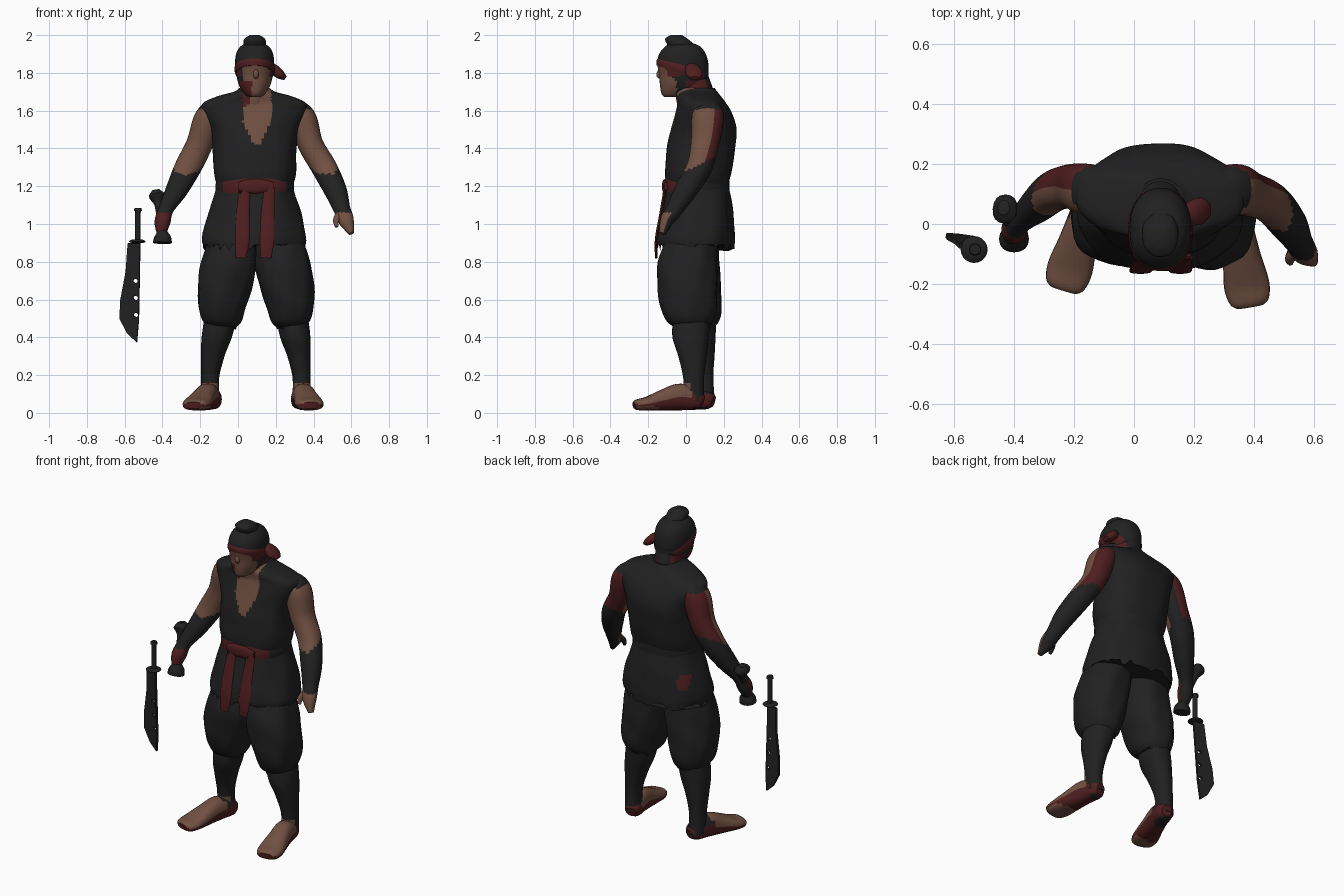
import bpy, bmesh, math, random
from mathutils import Vector

random.seed(4)
if "Cube" in bpy.data.objects:
    bpy.data.objects.remove(bpy.data.objects["Cube"])


def material(name, colour):
    m = bpy.data.materials.new(name)
    m.use_nodes = True
    m.diffuse_color = (*colour, 1)
    m.node_tree.nodes["Principled BSDF"].inputs["Base Color"].default_value = (*colour, 1)
    return m


CLOTH, SKIN, RED = 0, 1, 2
MATS = [material("black_cloth", (0.015, 0.015, 0.015)),
        material("brown_skin", (0.165, 0.08, 0.054)),
        material("dark_red", (0.08, 0.013, 0.014))]
STEEL = material("dark_steel", (0.016, 0.016, 0.016))
Y, Z = Vector((0, 1, 0)), Vector((0, 0, 1))
MID = 0.095  # the body's own centre plane


def smooth_path(pts, steps):
    """Catmull-Rom through tuples of (x, y, z, radius a, radius b)."""
    out = []
    for i in range(len(pts) - 1):
        a, b, c, d = (pts[max(i - 1, 0)], pts[i], pts[i + 1], pts[min(i + 2, len(pts) - 1)])
        for s in range(steps):
            t = s / steps
            out.append([0.5 * (2 * q + (r - p) * t + (2 * p - 5 * q + 4 * r - w) * t * t
                               + (3 * q - p - 3 * r + w) * t ** 3) for p, q, r, w in zip(a, b, c, d)])
    return out + [list(pts[-1])]


def loft(name, pts, rule=CLOTH, ref=Y, flat=False, n=24, steps=4, power=0.9, fold=0, jag=0):
    """Skin oval sections along a path; rule colours faces by centre and normal."""
    path = smooth_path(pts, steps)
    bm = bmesh.new()
    rings = []
    for i, (x, y, z, ra, rb) in enumerate(path):
        lo, hi = path[max(i - 1, 0)], path[min(i + 1, len(path) - 1)]
        t = Z if flat else (Vector(hi[:3]) - Vector(lo[:3])).normalized()
        u = (ref - ref.dot(t) * t).normalized()
        v = t.cross(u)
        ring = []
        for k in range(n):
            a = math.tau * k / n
            c, s = (math.copysign(abs(f) ** power, f) for f in (math.cos(a), math.sin(a)))
            g = 1 + fold * (math.sin(7 * a + 9 * z) + 0.6 * math.sin(3 * a - 31 * z))
            p = Vector((x, y, z)) + (v * c * ra + u * s * rb) * g
            if i == 0:
                p.z += random.uniform(-jag, jag)
            ring.append(bm.verts.new(p))
        rings.append(ring)
    for r, q in zip(rings, rings[1:]):
        for k in range(n):
            j = (k + 1) % n
            bm.faces.new((r[k], r[j], q[j], q[k]))
    bm.faces.new(rings[0][::-1])
    bm.faces.new(rings[-1])
    bmesh.ops.recalc_face_normals(bm, faces=bm.faces)
    for f in bm.faces:
        f.material_index = rule(f.calc_center_median(), f.normal) if callable(rule) else rule
    mesh = bpy.data.meshes.new(name)
    bm.to_mesh(mesh)
    bm.free()
    for m in MATS:
        mesh.materials.append(m)
    ob = bpy.data.objects.new(name, mesh)
    bpy.context.collection.objects.link(ob)
    return ob


def body(spans):
    """Horizontal sections from (z, half width, front y, back y)."""
    return [(MID - 0.007, (f + b) / 2, z, w, (b - f) / 2) for z, w, f, b in spans]


# Vest with an open neckline
def vest_rule(c, n):
    gap = min(0.075, (c.z - 1.42) * 0.5 + 0.014)
    if n.y < 0 and c.z > 1.42 and abs(c.x - 0.1) < gap:
        return RED if c.z > 1.62 and c.x < 0.05 + (c.z - 1.62) * .4 else SKIN
    return CLOTH


loft("vest", body([(1.2, .2, -.1, .22), (1.27, .217, -.11, .24), (1.4, .222, -.1, .262),
                   (1.5, .235, -.08, .268), (1.59, .274, -.055, .242), (1.64, .272, -.045, .212),
                   (1.675, .2, -.05, .185), (1.7, .11, -.055, .165), (1.72, .08, -.055, .15)]),
     vest_rule, flat=True, n=112, steps=10, power=.85, fold=.008)

# Skirt of the tunic with a ragged hem and a stained patch behind
loft("tunic_skirt", body([(.885, .27, -.157, .255), (.93, .275, -.157, .257), (1.05, .248, -.133, .25),
                          (1.15, .215, -.112, .235), (1.23, .195, -.1, .22)]),
     lambda c, n: RED if c.y > .1 and abs(c.x + .11) < .025 and abs(c.z - 1.03) < .045 else CLOTH,
     flat=True, n=64, fold=.012, jag=.03)

# Sash, red at the front, with a knot and two hanging tails
loft("sash", body([(1.16, .204, -.11, .228), (1.2, .208, -.115, .23), (1.24, .204, -.11, .23)]),
     lambda c, n: RED if c.y < -.02 and abs(c.x - .09) < .17 else CLOTH, flat=True, n=48, fold=.006)
loft("sash_knot", [(.0, -.107, 1.2, .02, .01), (.05, -.112, 1.2, .036, .014),
                   (.13, -.112, 1.2, .036, .014), (.19, -.107, 1.2, .02, .01)], RED, n=14)
for side, x in (("right", .025), ("left", .157)):
    loft(side + "_sash_tail", [(x + .01, -.112, 1.18, .03, .008), (x, -.133, 1.05, .035, .009),
                               (x - .002, -.157, .92, .038, .008), (x - .01, -.158, .82, .028, .006)],
         RED, n=12, jag=.03)


# Legs: baggy trousers, wrapped shins and bare feet
def leg(side, sign, step):
    def place(rows):
        return [(MID + sign * x, y - step * (1 - z), z, a, b) for x, y, z, a, b in rows]

    loft(side + "_trouser", place([(.175, .06, .455, .07, .09), (.18, .05, .485, .102, .122),
                                   (.18, .042, .55, .122, .147), (.165, .03, .66, .143, .157),
                                   (.142, .022, .8, .146, .156), (.12, .04, .97, .11, .125)]),
         flat=True, n=40, steps=6, fold=.02, jag=.015)
    loft(side + "_shin_wrap", place([(.24, .095, .06, .05, .058), (.242, .09, .18, .047, .055),
                                     (.228, .075, .3, .062, .075), (.208, .06, .4, .08, .096),
                                     (.19, .06, .5, .085, .1)]),
         lambda c, n: SKIN if c.z < .16 and n.y < -.2 else CLOTH, flat=True, fold=.01, steps=6)


def foot_rule(c, n):
    if c.y > .03:
        return RED if .03 < c.z < .1 else CLOTH
    return SKIN if n.z > 0 or n.z < -.5 and c.y < -.13 else RED


def foot(side, heel, toe):
    a, b = Vector(heel), Vector(toe)
    rows = [(0, .06, .03, .03), (.08, .068, .05, .05), (.32, .085, .056, .07), (.55, .07, .064, .058),
            (.8, .05, .076, .037), (.95, .043, .066, .029), (1, .04, .045, .018)]
    loft(side + "_foot", [(*a.lerp(b, t), z, w, h) for t, z, w, h in rows], foot_rule, ref=Z, power=.8)


leg("right", -1, 0)
leg("left", 1, .06)
foot("right", (-.125, .145), (-.235, -.22))
foot("left", (.325, .09), (.388, -.275))


# Arms: bare upper arm stained red behind, wrapped forearm
def arm_rule(hand_z, hand_colour, bias, inner):
    def rule(c, n):
        if c.z > 1.61 or n.x > inner and n.y > 0:
            return CLOTH
        if c.z > 1.31 + .05 * n.y:
            return RED if n.y > bias else SKIN
        return hand_colour if c.z < hand_z and n.y < .1 else CLOTH
    return rule


loft("right_arm", [(-.1, .11, 1.62, .05, .07), (-.155, .115, 1.56, .075, .085), (-.205, .125, 1.42, .07, .075),
                   (-.265, .11, 1.3, .07, .067), (-.325, .06, 1.18, .058, .056), (-.38, .01, 1.08, .04, .04),
                   (-.4, -.02, 1.01, .042, .045), (-.405, -.04, .95, .025, .03)],
     arm_rule(1.06, RED, 0, .35), steps=8, n=32)
loft("left_arm", [(.28, .11, 1.62, .05, .07), (.338, .115, 1.56, .075, .085), (.385, .1, 1.42, .067, .075),
                  (.455, .07, 1.3, .067, .067), (.515, 0, 1.18, .06, .06), (.55, -.06, 1.08, .045, .045),
                  (.572, -.1, 1.02, .042, .036), (.6, -.125, .95, .014, .018)],
     arm_rule(1.06, SKIN, .25, 2), steps=8, n=32)
loft("left_thumb", [(.54, -.08, 1.06, .02, .02), (.52, -.115, 1.02, .017, .017),
                    (.522, -.13, .985, .009, .009)],
     lambda c, n: SKIN if n.y < .1 else CLOTH, n=10)

# Hilt held in the right hand, with flared ends
loft("held_hilt", [(-.435, .055, 1.18, .02, .025), (-.43, .05, 1.15, .042, .05), (-.42, .03, 1.1, .022, .025),
                   (-.405, -.03, .98, .022, .025), (-.4, -.045, .93, .045, .045),
                   (-.4, -.05, .9, .05, .045)], CLOTH, n=16)

# Neck, head and hood
loft("neck", body([(1.6, .085, -.04, .17), (1.68, .078, -.055, .155), (1.78, .075, -.06, .12)]),
     lambda c, n: SKIN if n.y < -.4 and c.x > .06 else CLOTH if n.y > .6 else RED, flat=True)


def head_rule(c, n):
    if c.z > 1.845 or c.y > -.03:
        return RED if c.y > 0 and c.z < 1.755 and n.y < .6 else CLOTH
    if c.z < 1.755 and c.x < .072 or c.z > 1.78 and abs(c.x - .09) > .075:
        return RED
    return SKIN if abs(c.x - .1) < .075 and c.y < -.05 else CLOTH


loft("head", body([(1.672, .03, -.115, -.02), (1.69, .055, -.13, .04), (1.735, .083, -.138, .095),
                   (1.79, .097, -.142, .118), (1.85, .103, -.152, .118), (1.9, .098, -.142, .105),
                   (1.94, .075, -.11, .075), (1.96, .035, -.07, .03)]),
     head_rule, flat=True, n=56, steps=7)
loft("nose", [(.095, -.13, 1.825, .01, .012), (.095, -.14, 1.79, .015, .018),
              (.095, -.135, 1.772, .009, .008)], SKIN, n=10)
loft("topknot", body([(1.92, .05, -.09, .03), (1.95, .06, -.1, .04), (1.98, .055, -.11, .01),
                      (2.0, .025, -.08, -.02)]), flat=True, fold=.02)

# Tilted headband with a side knot and tail
loft("headband", [(.088, -.027, 1.795, .1, .136), (.088, -.019, 1.818, .107, .145),
                  (.088, -.011, 1.841, .103, .138)],
     lambda c, n: CLOTH if c.y > .09 else RED, n=40)
loft("headband_knot", [(.165, .02, 1.84, .02, .027), (.195, .035, 1.815, .028, .042),
                       (.225, .045, 1.79, .024, .044), (.25, .045, 1.772, .012, .024)], RED, n=14)

# Floating sword: grip, round guard and pierced blade
loft("sword_grip", [(-.53, -.085, .9, .015, .015), (-.53, -.085, 1.06, .015, .015),
                    (-.53, -.085, 1.07, .021, .021), (-.53, -.085, 1.085, .018, .018)], flat=True, n=12, power=1)
loft("sword_guard", [(-.533, -.085, .9, .03, .03), (-.533, -.085, .907, .045, .045),
                     (-.533, -.085, .917, .03, .03)], flat=True, n=20, power=1)
blade = bpy.data.curves.new("sword_blade", "CURVE")
blade.dimensions, blade.fill_mode, blade.extrude = "2D", "BOTH", .008
outline = [(-.042, .9), (-.055, .75), (-.086, .6), (-.092, .5), (-.05, .42), (0, .375), (.012, .5), (.025, .9)]
holes = [[(-.003 + .013 * math.cos(k * math.tau / 12), z + .011 * math.sin(k * math.tau / 12))
          for k in range(12)] for z in (.52, .61, .7)]
for loop in [outline] + holes:
    spline = blade.splines.new("POLY")
    spline.points.add(len(loop) - 1)
    for p, (x, y) in zip(spline.points, loop):
        p.co = (x, y, 0, 1)
    spline.use_cyclic_u = True
blade.materials.append(STEEL)
blade_ob = bpy.data.objects.new("sword_blade", blade)
blade_ob.location = (-.53, -.023, 0)
blade_ob.rotation_euler = (math.pi / 2 + .066, 0, -.2)
bpy.context.collection.objects.link(blade_ob)

# Finish: turn the blade into a mesh and smooth everything, keeping sharp edges
bpy.ops.object.select_all(action="DESELECT")
blade_ob.select_set(True)
bpy.context.view_layer.objects.active = blade_ob
bpy.ops.object.convert(target="MESH")
for ob in bpy.context.collection.objects:
    ob.select_set(ob.type == "MESH")
bpy.ops.object.shade_smooth_by_angle(angle=math.radians(40))
